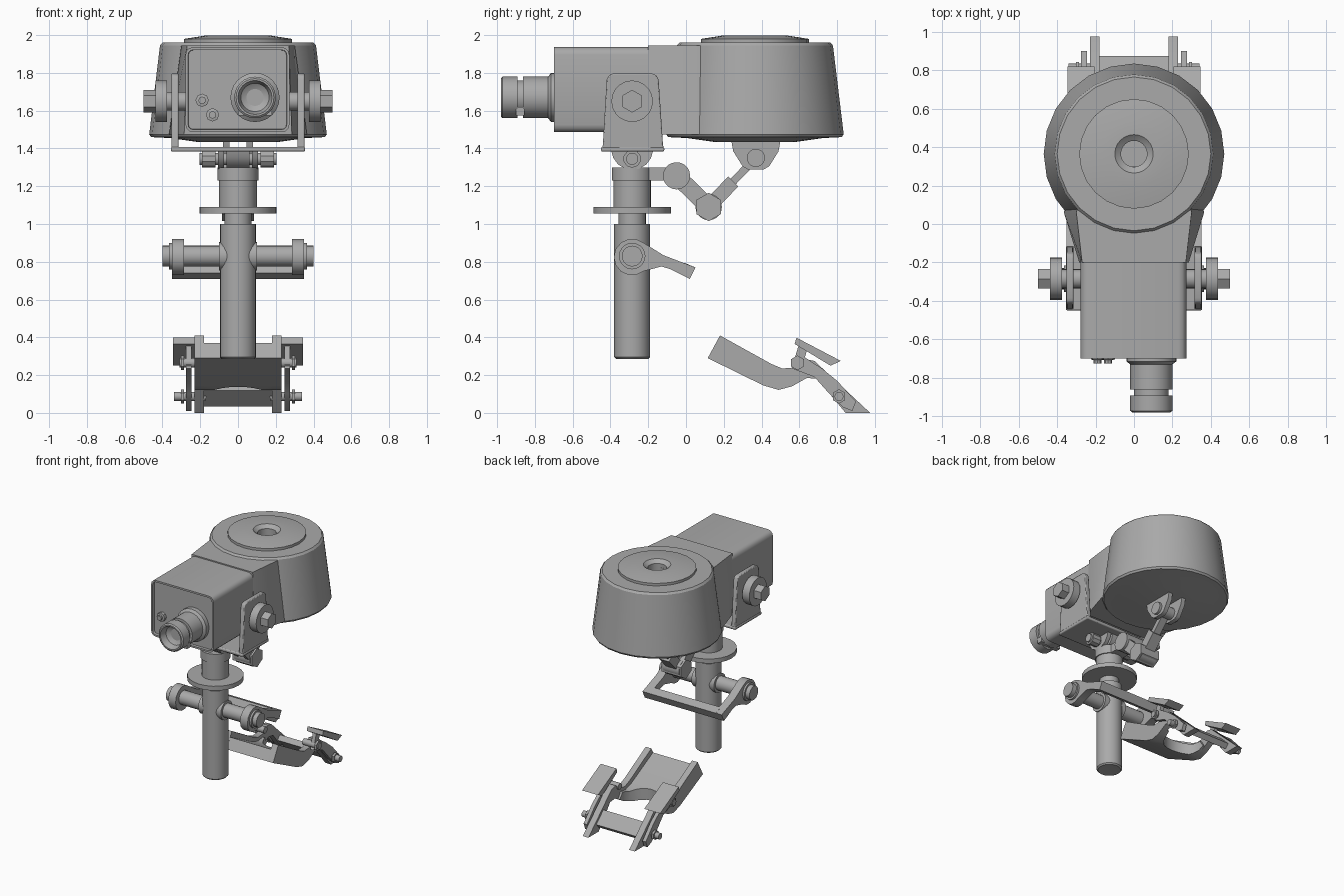
import bpy, bmesh, math
from mathutils import Matrix, Vector

if "Cube" in bpy.data.objects:
    bpy.data.objects.remove(bpy.data.objects["Cube"])

grey = bpy.data.materials.new("mid grey")
grey.diffuse_color = (0.40, 0.40, 0.40, 1)
grey.use_nodes = True
grey.node_tree.nodes["Principled BSDF"].inputs["Base Color"].default_value = grey.diffuse_color
ROT = {"z": Matrix(), "x": Matrix.Rotation(math.pi / 2, 4, "Y"),
       "y": Matrix.Rotation(math.pi / 2, 4, "X")}   # "y" points to -y (front)


def finish(name, bm, bevel=0.0, smooth=True, segs=2):
    bmesh.ops.recalc_face_normals(bm, faces=bm.faces)
    me = bpy.data.meshes.new(name)
    bm.to_mesh(me)
    bm.free()
    ob = bpy.data.objects.new(name, me)
    bpy.context.collection.objects.link(ob)
    me.materials.append(grey)
    if bevel:
        m = ob.modifiers.new("bevel", "BEVEL")
        m.width, m.segments, m.limit_method = bevel, segs, "ANGLE"
    if smooth:
        bpy.ops.object.select_all(action="DESELECT")
        ob.select_set(True)
        bpy.context.view_layer.objects.active = ob
        bpy.ops.object.shade_smooth_by_angle(angle=math.radians(32))
    return ob


def lathe(name, prof, loc, axis="z", n=24):
    """Spin (radius, height) points around an axis."""
    bm = bmesh.new()
    vs = [bm.verts.new((r, 0, h)) for r, h in prof]
    es = [bm.edges.new(p) for p in zip(vs, vs[1:])]
    bmesh.ops.spin(bm, geom=vs + es, cent=(0, 0, 0), axis=(0, 0, 1),
                   angle=2 * math.pi, steps=n, use_merge=True)
    bmesh.ops.remove_doubles(bm, verts=bm.verts, dist=1e-5)
    bm.transform(Matrix.Translation(loc) @ ROT[axis])
    return finish(name, bm)


def rod(name, r, a, b, loc, axis="x", n=20):
    """Closed cylinder from a to b along its axis."""
    return lathe(name, [(0, a), (r, a), (r, b), (0, b)], loc, axis, n)


def prism(name, pts, x0, x1, bevel=0.0):
    """Side outline of (y, z) points, extruded from x0 to x1."""
    bm = bmesh.new()
    f = bm.faces.new([bm.verts.new((x0, y, z)) for y, z in pts])
    g = bmesh.ops.extrude_face_region(bm, geom=[f])["geom"]
    bmesh.ops.translate(bm, vec=(x1 - x0, 0, 0),
                        verts=[v for v in g if isinstance(v, bmesh.types.BMVert)])
    return finish(name, bm, bevel)


def box(name, lo, hi, bevel=0.0):
    return prism(name, [(lo[1], lo[2]), (hi[1], lo[2]), (hi[1], hi[2]), (lo[1], hi[2])],
                 lo[0], hi[0], bevel)


def bar(name, p, q, w, x0, x1):
    """Straight link between two (y, z) points."""
    p, q = Vector(p), Vector(q)
    n = (q - p).orthogonal().normalized() * w / 2
    return prism(name, [p + n, q + n, q - n, p - n], x0, x1)


# Drum with raised cap and centre hole
lathe("drum", [(0, 1.91), (0.068, 1.91), (0.068, 1.975), (0.09, 1.99), (0.10, 1.999),
               (0.17, 1.998), (0.285, 1.98), (0.285, 1.96), (0.40, 1.96), (0.413, 1.945),
               (0.47, 1.475), (0.46, 1.46), (0.36, 1.455), (0.22, 1.435), (0, 1.435)],
      (0, 0.365, 0))

# Neck flaring from the housing into the drum
bm = bmesh.new()
rings = []
for z, w0, w1 in ((1.475, 0.285, 0.365), (1.945, 0.27, 0.30)):
    rings.append([bm.verts.new((x, y, z)) for x, y in
                  ((-w0, -0.2), (w0, -0.2), (w1, 0.06), (w1 * 0.8, 0.3),
                   (-w1 * 0.8, 0.3), (-w1, 0.06))])
bm.faces.new(rings[0])
bm.faces.new(rings[1])
for i in range(6):
    j = (i + 1) % 6
    bm.faces.new((rings[0][i], rings[0][j], rings[1][j], rings[1][i]))
finish("neck", bm)

# Housing with rounded long edges and recessed front panel
bm = bmesh.new()
bmesh.ops.create_cube(bm, size=1, matrix=Matrix.Translation((-0.003, -0.35, 1.711))
                      @ Matrix.Diagonal((0.55, 0.70, 0.45, 1)))
long_edges = [e for e in bm.edges if abs(e.verts[0].co.y - e.verts[1].co.y) > 0.5]
bmesh.ops.bevel(bm, geom=long_edges, offset=0.04, segments=3, affect="EDGES", profile=0.5)
bm.normal_update()
front = [f for f in bm.faces if f.normal.y < -0.9]
bmesh.ops.inset_region(bm, faces=front, thickness=0.014)
bmesh.ops.inset_region(bm, faces=front, thickness=0.002, depth=-0.02)
finish("housing", bm)

# Eyepiece, two stacked barrels joined by a partly notched collar
EYE = (0.09, 0, 1.67)
lathe("eyepiece_base", [(0, 0.66), (0.13, 0.66), (0.13, 0.715), (0.11, 0.73),
                        (0.11, 0.862), (0, 0.862)], EYE, "y")
rod("eyepiece_collar", 0.09, 0.85, 0.91, EYE, "y")
lathe("eyepiece_tip", [(0, 0.893), (0.11, 0.893), (0.11, 0.972), (0.10, 0.98),
                       (0.09, 0.98), (0.075, 0.93), (0.045, 0.91), (0, 0.902)], EYE, "y")
box("eyepiece_bridge", (0.0, -0.90, 1.575), (0.18, -0.855, 1.62))

# Small front screws
for x, z in ((-0.19, 1.655), (-0.135, 1.578)):
    lathe("panel_screw", [(0, 0.66), (0.035, 0.66), (0.035, 0.705), (0.02, 0.708),
                          (0.02, 0.725), (0, 0.725)], (x, 0, z), "y", 8)

# Yoke: base plate, side cheeks and pivot knobs
box("yoke_base", (-0.355, -0.45, 1.383), (0.355, -0.115, 1.408), 0.008)
PIVOT = (0, -0.285, 1.65)
cheek = [(-0.445, 1.385), (-0.115, 1.385), (-0.122, 1.42), (-0.145, 1.765),
         (-0.158, 1.788), (-0.18, 1.797), (-0.385, 1.797), (-0.407, 1.788),
         (-0.42, 1.765), (-0.44, 1.42)]
for s in (-1, 1):
    prism("yoke_cheek", cheek, s * 0.315, s * 0.352, 0.006)
    rod("pivot_shaft", 0.05, s * 0.26, s * 0.40, PIVOT)
    rod("pivot_washer", 0.11, s * 0.375, s * 0.437, PIVOT)
    rod("pivot_hex", 0.06, s * 0.43, s * 0.50, PIVOT, "x", 6)

# Tilt joint below the yoke
ear = [(-0.395, 1.385), (-0.385, 1.35), (-0.36, 1.315), (-0.32, 1.292),
       (-0.25, 1.292), (-0.21, 1.315), (-0.185, 1.35), (-0.175, 1.385)]
JOINT = (0, -0.285, 1.345)
prism("tilt_tongue", ear, -0.06, 0.06)
rod("tilt_pin", 0.032, -0.205, 0.205, JOINT)
for s in (-1, 1):
    prism("tilt_ear", ear, s * 0.075, s * 0.105)
    rod("tilt_nut", 0.047, s * 0.12, s * 0.19, JOINT, "x", 10)

# Column
COL = (0, -0.285, 0)
lathe("column", [(0, 0.29), (0.085, 0.285), (0.095, 0.295), (0.095, 1.0), (0.072, 1.0),
                 (0.072, 1.055), (0.205, 1.055), (0.205, 1.09), (0.10, 1.09), (0.10, 1.23),
                 (0.108, 1.23), (0.108, 1.30), (0, 1.30)], COL)
box("column_arm", (-0.06, -0.25, 1.23), (0.06, -0.05, 1.298))

# Folding brace from the column to the drum
A, B, C = (-0.05, 1.255), (0.12, 1.09), (0.37, 1.35)
rod("brace_joint_upper", 0.072, -0.085, 0.085, (0, *A))
rod("brace_joint_lower", 0.075, -0.085, 0.085, (0, *B), "x", 6)
rod("brace_ring", 0.07, -0.07, 0.07, (0, *B))
for s in (-1, 1):
    bar("brace_lower_link", A, B, 0.09, s * 0.03, s * 0.065)
bar("brace_lower_web", A, B, 0.05, -0.03, 0.03)
bar("brace_upper_link", B, (0.25, 1.225), 0.075, -0.045, 0.045)
bar("brace_upper_rod", (0.2, 1.173), C, 0.04, -0.03, 0.03)
lug = [(0.24, 1.44), (0.25, 1.385), (0.30, 1.305), (0.33, 1.288),
       (0.41, 1.288), (0.44, 1.305), (0.49, 1.385), (0.50, 1.44)]
for s in (-1, 1):
    prism("drum_lug", lug, s * 0.045, s * 0.08)
rod("drum_lug_pin", 0.048, -0.10, 0.10, (0, *C))

# Cross shaft with the U-shaped clamp handle
AX = (0, -0.285, 0.83)
rod("cross_shaft", 0.055, -0.40, 0.40, AX)
rod("cross_boss", 0.075, -0.10, 0.10, AX)
lever = [(-0.285 + 0.097 * math.cos(a), 0.825 + 0.097 * math.sin(a))
         for a in (math.radians(50 + 26 * k) for k in range(11))]
lever += [(-0.13, 0.775), (-0.08, 0.76), (0.02, 0.71), (0.05, 0.77), (-0.12, 0.835)]
for s in (-1, 1):
    prism("handle_arm", lever, s * 0.285, s * 0.35)
    rod("shaft_collar", 0.07, s * 0.345, s * 0.365, AX)
prism("handle_grip", [(-0.04, 0.74), (0.02, 0.71), (0.05, 0.77), (-0.01, 0.795)], -0.3, 0.3)

# Foot bracket: side rails, arched plate and end bar
rail = [(0.18, 0.41), (0.115, 0.29), (0.41, 0.145), (0.49, 0.122), (0.56, 0.14),
        (0.64, 0.185), (0.70, 0.18), (0.77, 0.09), (0.845, 0.0), (0.975, 0.0),
        (0.68, 0.275), (0.63, 0.285), (0.57, 0.24), (0.51, 0.235), (0.45, 0.26)]
plate = [(0.16, 0.37), (0.115, 0.29), (0.41, 0.145), (0.49, 0.122), (0.56, 0.14),
         (0.60, 0.165), (0.57, 0.215), (0.51, 0.205), (0.43, 0.23)]
foot = prism("foot_plate", plate, -0.185, 0.185)
cutter = rod("arch_cutter", 0.165, -0.2, 0.6, (0, 0.60, 0), "z", 24)
cutter.hide_render = True
cutter.hide_viewport = True
cut = foot.modifiers.new("arch", "BOOLEAN")
cut.object, cut.operation, cut.solver = cutter, "DIFFERENCE", "EXACT"
bar("foot_end_bar", (0.77, 0.135), (0.86, 0.05), 0.045, -0.185, 0.185)
claw = [(0.56, 0.235), (0.62, 0.30), (0.72, 0.235), (0.80, 0.17), (0.90, 0.06),
        (0.88, 0.01), (0.83, 0.03), (0.76, 0.10), (0.68, 0.19)]
pad = [(0.575, 0.335), (0.59, 0.395), (0.82, 0.285), (0.815, 0.265), (0.77, 0.25), (0.74, 0.252)]
for s in (-1, 1):
    prism("foot_rail", rail, s * 0.18, s * 0.23)
    prism("foot_claw", claw, s * 0.245, s * 0.275)
    bar("pad_stem", (0.59, 0.25), (0.62, 0.35), 0.05, s * 0.245, s * 0.275)
    prism("foot_pad", [(0.585, 0.398), (0.575, 0.365), (0.765, 0.25), (0.82, 0.275)],
          s * 0.205, s * 0.345)
    for y, z, r, end in ((0.59, 0.265, 0.025, 0.31), (0.81, 0.087, 0.024, 0.34)):
        rod("foot_pin", r, s * 0.17, s * end, (0, y, z), "x", 12)
        rod("foot_nut", r + 0.014, s * 0.285, s * 0.303, (0, y, z), "x", 6)
